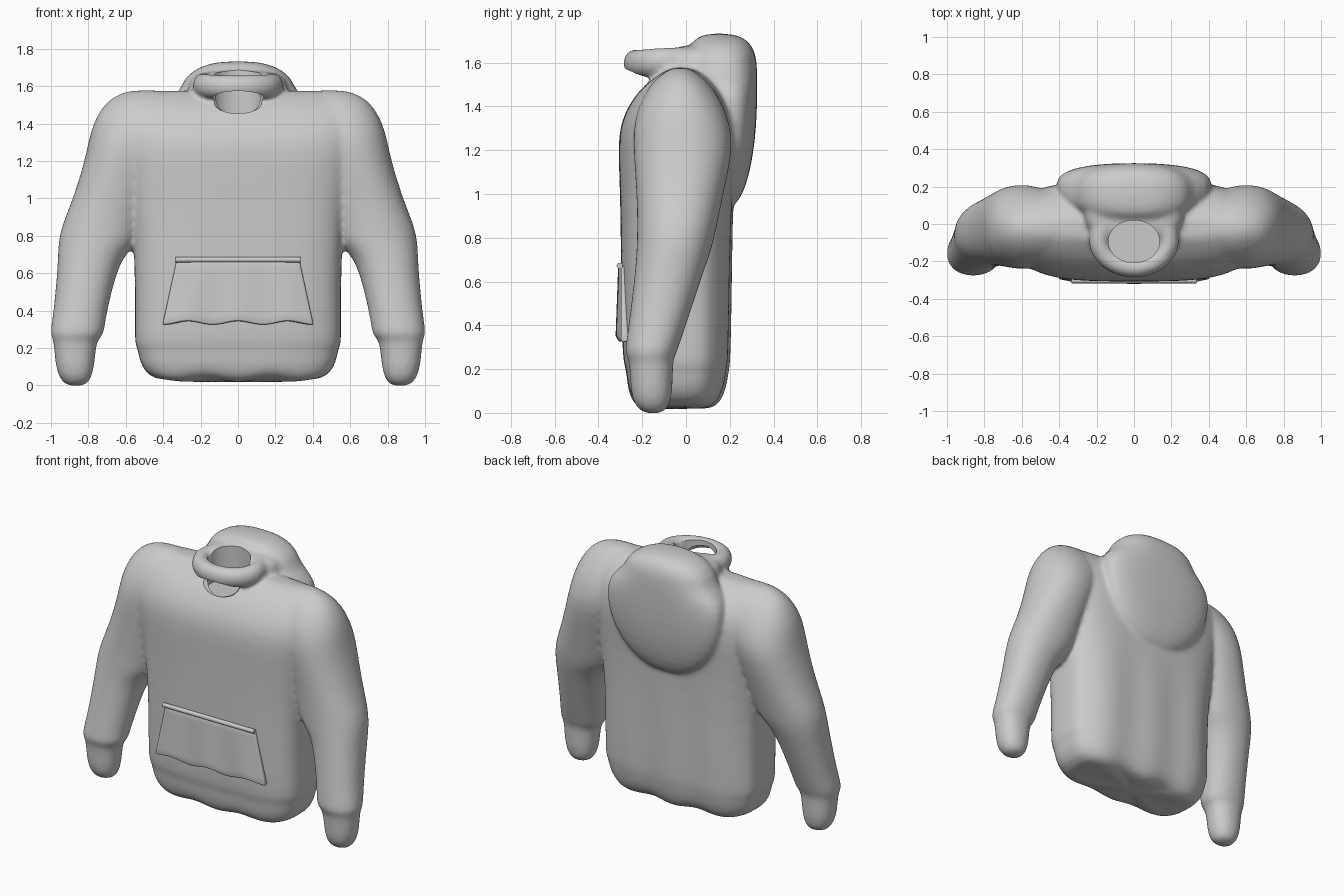
import bpy
import bmesh
import math
from mathutils import Matrix, Vector

old = bpy.data.objects.get("Cube")
if old:
    bpy.data.objects.remove(old, do_unlink=True)

fabric = bpy.data.materials.new("grey fabric")
fabric.use_nodes = True
GREY = (0.6, 0.6, 0.6, 1)
fabric.diffuse_color = GREY
fabric.node_tree.nodes["Principled BSDF"].inputs["Base Color"].default_value = GREY


def loft(bm, sections, power, sides=48, mirror=False):
    """Skin superellipse sections given as (z, x0, x1, y0, y1)."""
    sign = -1 if mirror else 1
    rings = []
    for z, x0, x1, y0, y1 in sections:
        ring = []
        for i in range(sides):
            a = math.tau * i / sides
            c, s = math.cos(a), math.sin(a)
            r = (abs(c) ** power + abs(s) ** power) ** (-1 / power)
            x = (x0 + x1) / 2 + r * c * (x1 - x0) / 2
            y = (y0 + y1) / 2 + r * s * (y1 - y0) / 2
            ring.append(bm.verts.new((sign * x, y, z)))
        rings.append(ring)
    for low, high in zip(rings, rings[1:]):
        for i in range(sides):
            j = (i + 1) % sides
            bm.faces.new((low[i], low[j], high[j], high[i]))
    bm.faces.new(rings[0][::-1])
    bm.faces.new(rings[-1])
    return [v for ring in rings for v in ring]


def centred(rows):
    return [(z, -w, w, y0, y1) for z, w, y0, y1 in rows]


def torus(bm, centre, major_x, major_y, minor, height, tilt, n=40, k=14):
    """Oval ring with an oval cross-section."""
    turn = Matrix.Rotation(tilt, 3, 'X')
    rings = []
    for i in range(n):
        a = math.tau * i / n
        ring = []
        for j in range(k):
            b = math.tau * j / k
            r = minor * math.cos(b)
            p = Vector(((major_x + r) * math.cos(a), (major_y + r) * math.sin(a), height * math.sin(b)))
            ring.append(bm.verts.new(Vector(centre) + turn @ p))
        rings.append(ring)
    for i in range(n):
        a, b = rings[i], rings[(i + 1) % n]
        for j in range(k):
            m = (j + 1) % k
            bm.faces.new((a[j], b[j], b[m], a[m]))


def make_object(name, bm):
    bmesh.ops.recalc_face_normals(bm, faces=bm.faces)
    mesh = bpy.data.meshes.new(name)
    bm.to_mesh(mesh)
    bm.free()
    mesh.materials.append(fabric)
    ob = bpy.data.objects.new(name, mesh)
    bpy.context.collection.objects.link(ob)
    return ob


def finish(ob, angle):
    """Apply the modifiers and shade smooth."""
    bpy.ops.object.select_all(action='DESELECT')
    ob.select_set(True)
    bpy.context.view_layer.objects.active = ob
    for mod in list(ob.modifiers):
        bpy.ops.object.modifier_apply(modifier=mod.name)
    bpy.ops.object.shade_smooth_by_angle(angle=math.radians(angle))


# Torso: rounded hem, small step above the band, sloping shoulders
TORSO = [
    (.02, .42, -.19, .10), (.05, .485, -.245, .15), (.12, .525, -.268, .18),
    (.20, .535, -.272, .19), (.215, .552, -.285, .195), (.35, .55, -.293, .2),
    (.7, .55, -.297, .205), (1.0, .58, -.30, .215), (1.2, .62, -.31, .235),
    (1.32, .64, -.302, .228), (1.42, .64, -.255, .2), (1.5, .62, -.19, .14),
    (1.55, .58, -.12, .08), (1.58, .5, -.07, .02),
]
# Sleeve: closed rounded end, cuff step, elbow, round shoulder
SLEEVE = [
    (-.005, .82, .915, -.19, -.11), (.03, .787, .95, -.235, -.075),
    (.1, .767, .978, -.255, -.06), (.25, .757, .985, -.257, -.06),
    (.262, .722, 1.002, -.277, -.048), (.3, .715, 1.002, -.277, -.035),
    (.4, .7, .985, -.262, 0), (.6, .652, .967, -.237, .065),
    (.7, .605, .962, -.228, .1), (.76, .535, .96, -.225, .12),
    (.85, .5, .945, -.222, .14), (1.0, .46, .88, -.225, .17),
    (1.2, .4, .82, -.24, .215), (1.3, .36, .8, -.24, .205),
    (1.4, .32, .775, -.22, .175), (1.5, .3, .72, -.165, .115),
    (1.55, .33, .655, -.11, .055), (1.58, .4, .575, -.06, .01),
]
# Hood lying folded on the back
HOOD = [
    (.94, .1, .15, .22), (1.0, .22, .12, .26), (1.1, .33, .1, .293),
    (1.25, .4, .1, .317), (1.4, .42, .1, .325), (1.5, .4, .05, .325),
    (1.57, .31, 0, .325), (1.64, .29, 0, .32), (1.7, .22, .03, .29),
    (1.735, .1, .08, .22),
]
# Hood front, running into the collar
HOOD_FRONT = [
    (1.45, .25, -.1, .2), (1.57, .27, -.1, .25), (1.64, .26, -.09, .25),
    (1.685, .2, -.06, .22),
]

body = bmesh.new()
for v in loft(body, centred(TORSO), 3.6):
    if v.co.z < .08:  # wavy hem
        v.co.z -= .012 * math.cos(v.co.x * 18)
    if v.co.y > .1 and v.co.z < 1:  # soft vertical folds on the back
        v.co.y += .008 * math.cos(v.co.x * 18)
for mirror in (False, True):
    loft(body, SLEEVE, 2.2, mirror=mirror)
loft(body, centred(HOOD), 2.6)
loft(body, centred(HOOD_FRONT), 3)
torus(body, (0, -.085, 1.605), .187, .147, .057, .066, .06)

sweatshirt = make_object("hooded_sweatshirt", body)
sub = sweatshirt.modifiers.new("round", 'SUBSURF')
sub.levels = 1
remesh = sweatshirt.modifiers.new("fuse", 'REMESH')
remesh.mode = 'VOXEL'
remesh.voxel_size = .013
soften = sweatshirt.modifiers.new("soften", 'SMOOTH')
soften.factor = .5
soften.iterations = 10

# Neck opening and the notch below the collar
neck = bmesh.new()
loft(neck, [(z, -.137, .137, -.207, .02) for z in (1.45, 1.9)], 2)
notch = bmesh.new()
bmesh.ops.create_uvsphere(
    notch, u_segments=32, v_segments=16, radius=1,
    matrix=Matrix.Translation((0, -.2, 1.535)) @ Matrix.Diagonal((.14, .09, .085, 1)))
cutters = [make_object("neck_cutter", neck), make_object("notch_cutter", notch)]
for cutter in cutters:
    cutter.hide_render = True
    cut = sweatshirt.modifiers.new("cut", 'BOOLEAN')
    cut.operation = 'DIFFERENCE'
    cut.object = cutter
finish(sweatshirt, 40)
for cutter in cutters:
    bpy.data.objects.remove(cutter, do_unlink=True)

# Front pocket: tapered panel with a scalloped lower edge
bm = bmesh.new()
COLS, ROWS = 32, 8
grid = []
for r in range(ROWS + 1):
    t = r / ROWS
    row = []
    for c in range(COLS + 1):
        u = 2 * c / COLS - 1
        wave = math.cos(u * math.pi * 3) * (1 - t)
        puff = .006 * (1 - t) + .006 * wave
        row.append(bm.verts.new((u * (.405 - .075 * t), -.31 - puff + .015 * u ** 4,
                                 .335 + .335 * t + .01 * wave)))
    grid.append(row)
for a, b in zip(grid, grid[1:]):
    for c in range(COLS):
        bm.faces.new((a[c], a[c + 1], b[c + 1], b[c]))
pocket = make_object("front_pocket", bm)
thick = pocket.modifiers.new("thickness", 'SOLIDIFY')
thick.thickness = .05
thick.offset = -1
bevel = pocket.modifiers.new("soft_edge", 'BEVEL')
bevel.width = .008
bevel.segments = 2
finish(pocket, 50)

# Rolled top edge of the pocket
edge = bmesh.new()
bmesh.ops.create_cone(
    edge, cap_ends=True, segments=16, radius1=.014, radius2=.014, depth=.67,
    matrix=Matrix.Translation((0, -.303, .672)) @ Matrix.Rotation(math.pi / 2, 4, 'Y'))
finish(make_object("pocket_top_edge", edge), 50)
